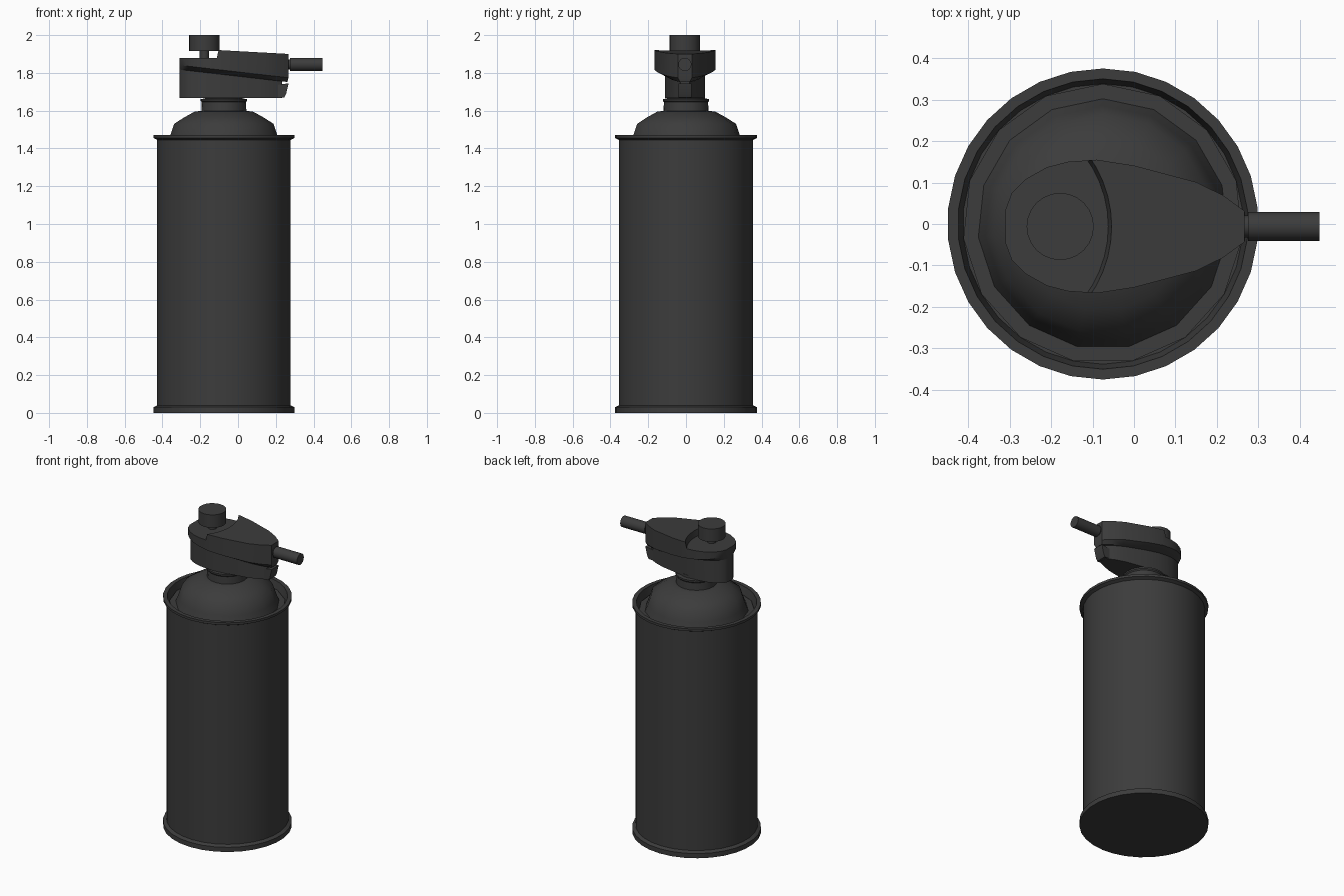
import bpy, bmesh, math
from mathutils import Matrix

if "Cube" in bpy.data.objects:
    bpy.data.objects.remove(bpy.data.objects["Cube"])

mat = bpy.data.materials.new("dark grey")
mat.use_nodes = True
COLOR = (0.045, 0.045, 0.045, 1)
mat.diffuse_color = COLOR
mat.node_tree.nodes["Principled BSDF"].inputs["Base Color"].default_value = COLOR

AXIS_X = -0.075   # centre line of the can
HEAD_Y = -0.006   # centre line of the valve head


def finish(name, bm, angle=35):
    bmesh.ops.recalc_face_normals(bm, faces=bm.faces)
    mesh = bpy.data.meshes.new(name)
    bm.to_mesh(mesh)
    bm.free()
    mesh.materials.append(mat)
    obj = bpy.data.objects.new(name, mesh)
    bpy.context.collection.objects.link(obj)
    smooth(obj, angle)
    return obj


def smooth(obj, angle=35):
    bpy.ops.object.select_all(action='DESELECT')
    obj.select_set(True)
    bpy.context.view_layer.objects.active = obj
    bpy.ops.object.shade_smooth_by_angle(angle=math.radians(angle))


def loft(name, rings, angle=35):
    """Skin a stack of equal-length rings and cap both ends."""
    bm = bmesh.new()
    loops = [[bm.verts.new(p) for p in ring] for ring in rings]
    n = len(loops[0])
    for a, b in zip(loops, loops[1:]):
        for i in range(n):
            j = (i + 1) % n
            bm.faces.new((a[i], a[j], b[j], b[i]))
    bm.faces.new(loops[0][::-1])
    bm.faces.new(loops[-1])
    return finish(name, bm, angle)


def lathe(name, profile, sides, x=AXIS_X, y=0.0, angle=35):
    """Turn (radius, height) pairs about a vertical axis."""
    rings = []
    for r, z in profile:
        turns = [math.pi / 2 + math.tau * i / sides for i in range(sides)]
        rings.append([(x + r * math.cos(t), y + r * math.sin(t), z) for t in turns])
    return loft(name, rings, angle)


# Can with rolled rims and a recessed top
lathe("can_body", [(0.375, 0), (0.375, 0.03), (0.355, 0.04), (0.355, 1.445),
                   (0.375, 1.455), (0.375, 1.47), (0.35, 1.47), (0.338, 1.41)], 30)

# Domed shoulder
lathe("can_shoulder", [(0.338, 1.40), (0.338, 1.425), (0.302, 1.425), (0.285, 1.47),
                       (0.265, 1.53), (0.21, 1.565), (0.155, 1.595), (0.11, 1.60)], 15, angle=45)

# Neck collar
lathe("neck", [(0.12, 1.58), (0.117, 1.645), (0.123, 1.652), (0.123, 1.662),
               (0.10, 1.664), (0.10, 1.68)], 20)

# Teardrop outline shared by both halves of the valve head
half = [(-0.31, 0.04), (-0.295, 0.08), (-0.26, 0.115), (-0.21, 0.143), (-0.16, 0.156),
        (-0.09, 0.161), (0.0, 0.147), (0.15, 0.107), (0.215, 0.075), (0.267, 0.037)]
outline = half + [(x, -y) for x, y in reversed(half)]


def ring(z_rule, sx=1.0, sy=1.0):
    pts = [(-0.31 + (x + 0.31) * sx, y * sy + HEAD_Y) for x, y in outline]
    return [(x, y, z_rule(x)) for x, y in pts]


# Lower valve housing with sloped top
loft("valve_housing", [ring(lambda x: 1.667, 0.94, 0.66),
                       ring(lambda x: 1.797 - 0.12 * x, 0.94, 0.66)])

# Upper valve cover, chamfered underneath
cover = loft("valve_cover", [ring(lambda x: 1.782 - 0.115 * x, 0.99, 0.68),
                             ring(lambda x: 1.805 - 0.115 * x),
                             ring(lambda x: 1.915 - 0.055 * x)])

# Lowered seat under the button, cut with a curved edge
cutter = lathe("seat_cutter", [(0.28, 1.88), (0.31, 2.02)], 48, x=-0.342, y=HEAD_Y)
cut = cover.modifiers.new("seat", 'BOOLEAN')
cut.object = cutter
cut.operation = 'DIFFERENCE'
cut.solver = 'EXACT'
bpy.context.view_layer.objects.active = cover
bpy.ops.object.modifier_apply(modifier=cut.name)
bpy.data.objects.remove(cutter)
smooth(cover)

# Push button and its stem
lathe("button_stem", [(0.025, 1.87), (0.025, 1.93)], 12, x=-0.178, y=HEAD_Y)
lathe("push_button", [(0.081, 1.917), (0.081, 2.0)], 24, x=-0.178, y=HEAD_Y)


def rod(name, x0, x1, radius):
    bm = bmesh.new()
    place = Matrix.Translation(((x0 + x1) / 2, HEAD_Y, 1.845)) @ Matrix.Rotation(math.pi / 2, 4, 'Y')
    bmesh.ops.create_cone(bm, cap_ends=True, segments=16, radius1=radius,
                          radius2=radius, depth=x1 - x0, matrix=place)
    return finish(name, bm)


# Outlet nozzle
rod("nozzle_base", 0.25, 0.29, 0.027)
rod("nozzle_tube", 0.275, 0.447, 0.035)

# Slanted catch at the front of the housing
side = [(0.20, 1.67), (0.245, 1.67), (0.255, 1.69), (0.268, 1.745), (0.20, 1.735)]
loft("catch", [[(x, HEAD_Y + w, z) for x, z in side] for w in (-0.035, 0.035)])
